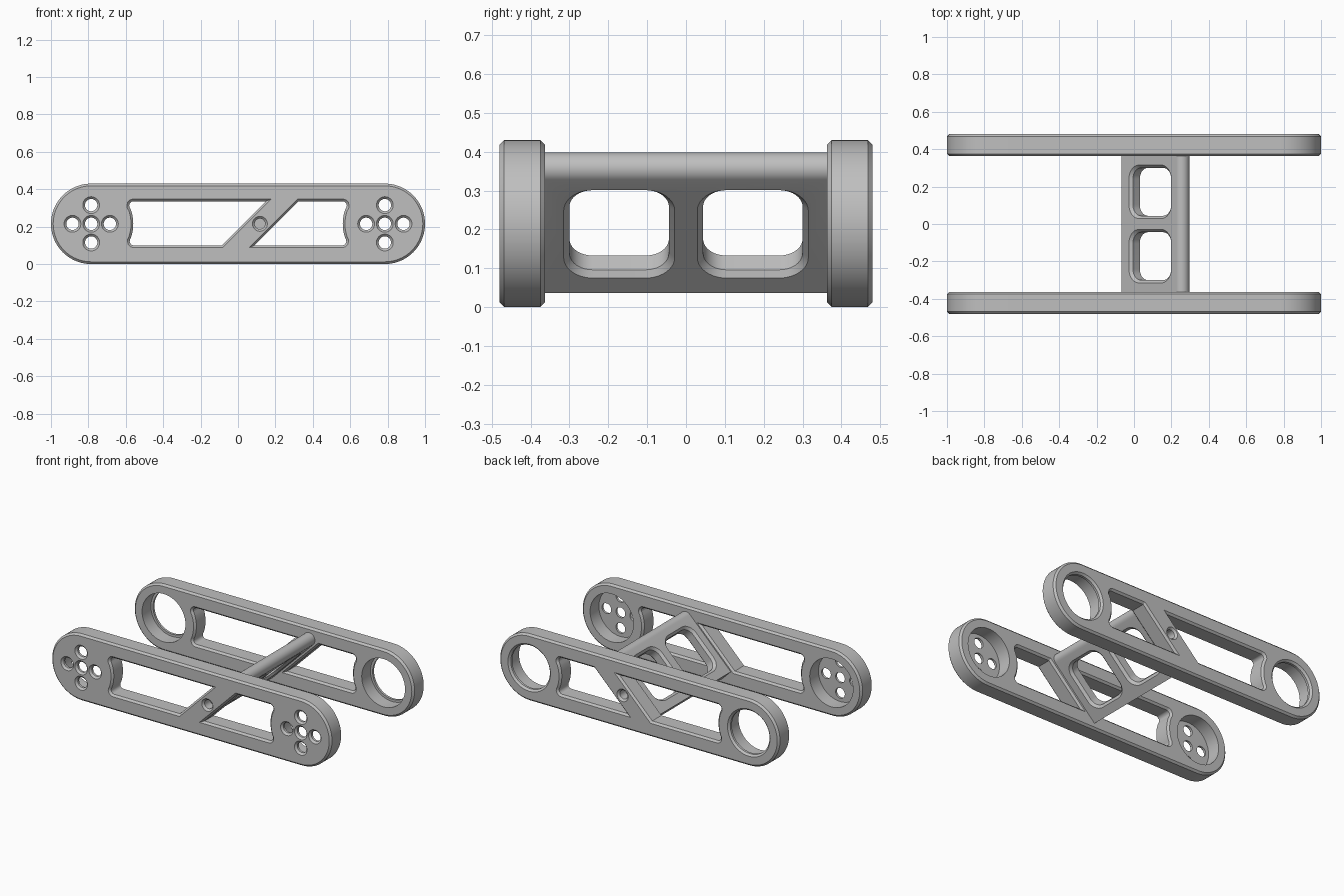
import bpy, bmesh
from math import sin, cos, tan, pi, radians, sqrt
from mathutils import Matrix, Vector

if "Cube" in bpy.data.objects:
    bpy.data.objects.remove(bpy.data.objects["Cube"])

MID, END, R = 0.215, 0.785, 0.215       # plate axis height, end centres, end radius
Y_IN, Y_OUT = 0.363, 0.48               # inner and outer plate faces
H = (Y_OUT - Y_IN) / 2                  # half plate thickness
CH = 0.012                              # chamfer
UPRIGHT = Matrix.Rotation(pi / 2, 4, 'X')
BAR = Matrix.Translation((0.115, 0, 0.217)) @ Matrix.Rotation(-pi / 4, 4, 'Y')

grey = bpy.data.materials.new("light_grey")
grey.use_nodes = True
COLOUR = (0.52, 0.52, 0.52, 1)
grey.diffuse_color = COLOUR
grey.node_tree.nodes["Principled BSDF"].inputs["Base Color"].default_value = COLOUR


def arc(cx, cy, r, a0, a1, n):
    return [(cx + r * cos(radians(a0 + (a1 - a0) * i / n)),
             cy + r * sin(radians(a0 + (a1 - a0) * i / n))) for i in range(n + 1)]


def circle(cx, cy, r):
    return arc(cx, cy, r, 0, 360, 48)[:-1]


def fillet(before, corner, after, r, n=6):
    """Points rounding one corner of an outline."""
    c = Vector(corner)
    a, b = (Vector(before) - c).normalized(), (Vector(after) - c).normalized()
    half = a.angle(b) / 2
    centre = c + (a + b).normalized() * (r / sin(half))
    start = c + a * (r / tan(half)) - centre
    end = c + b * (r / tan(half)) - centre
    return [tuple(centre + start.lerp(end, i / n).normalized() * r) for i in range(n + 1)]


def loft(name, rings, matrix):
    """Closed solid through matching outlines, each given as (points, height)."""
    bm = bmesh.new()
    loops = [[bm.verts.new((x, y, z)) for x, y in pts] for pts, z in rings]
    n = len(loops[0])
    for lo, hi in zip(loops, loops[1:]):
        for i in range(n):
            j = (i + 1) % n
            bm.faces.new((lo[i], lo[j], hi[j], hi[i]))
    bm.faces.new(loops[0])
    bm.faces.new(loops[-1])
    bmesh.ops.recalc_face_normals(bm, faces=bm.faces)
    me = bpy.data.meshes.new(name)
    bm.to_mesh(me)
    bm.free()
    me.materials.append(grey)
    ob = bpy.data.objects.new(name, me)
    bpy.context.collection.objects.link(ob)
    ob.matrix_world = matrix
    return ob


def flared(outline, half, chamfer, matrix):
    """Through cutter whose rims open out at both faces."""
    over = 0.005
    steps = [(chamfer + over, -half - over), (0, chamfer - half),
             (0, half - chamfer), (chamfer + over, half + over)]
    return loft("cutter", [(outline(grow), z) for grow, z in steps], matrix)


def activate(ob):
    bpy.context.view_layer.update()
    bpy.ops.object.select_all(action='DESELECT')
    ob.select_set(True)
    bpy.context.view_layer.objects.active = ob


def cut_and_smooth(ob, cutters):
    activate(ob)
    for c in cutters:
        mod = ob.modifiers.new("cut", 'BOOLEAN')
        mod.object, mod.operation, mod.solver = c, 'DIFFERENCE', 'EXACT'
        bpy.ops.object.modifier_apply(modifier=mod.name)
        bpy.data.objects.remove(c)
    bpy.ops.object.shade_smooth_by_angle(angle=radians(30))


def stadium(r):
    return arc(END, MID, r, -90, 90, 40) + arc(-END, MID, r, 90, 270, 40)


def window(side, grow):
    """Opening beside the slanted strut, with an end bowed around the bore."""
    low, high, r = 0.10 - grow, 0.335 + grow, 0.225 - grow
    slant = 0.099 - side * (0.088 - grow * sqrt(2))
    flip = lambda x, z: (-side * x, z)
    corner = lambda z: flip(sqrt(r * r - (z - MID) ** 2) - END, z)
    bow = [flip(*p) for p in arc(-END, MID, r, -19, 19, 12)]
    top, bottom = (high - slant, high), (low - slant, low)
    return (fillet(bow[-1], corner(high), top, 0.022 + grow) + [top, bottom]
            + fillet(bottom, corner(low), bow[0], 0.022 + grow) + bow)


# Side plates: screw pattern in the front one, open bores in the back one
pattern = ((0, 0), (0.1, 0), (-0.1, 0), (0, 0.1), (0, -0.1))
for name, side, holes, radius in (("front_plate", -1, pattern, 0.033),
                                  ("back_plate", 1, pattern[:1], 0.14)):
    place = Matrix.Translation((0, side * (Y_IN + Y_OUT) / 2, 0)) @ UPRIGHT
    plate = loft(name, [(stadium(R - CH), -H), (stadium(R), CH - H),
                        (stadium(R), H - CH), (stadium(R - CH), H)], place)
    cutters = [flared(lambda g, s=s: window(s, g), H, CH, place) for s in (-1, 1)]
    out = -side
    for s in (-1, 1):
        for dx, dz in holes:
            cutters.append(flared(
                lambda g: circle(s * END + dx, MID + dz, radius + g), H, CH, place))
        # Inner pocket leaving a thin outer wall
        bore = circle(s * END, MID, 0.155)
        cutters.append(loft("cutter", [(bore, -out * (H + 0.02)), (bore, out * (H - 0.027))],
                            place))
    # Blind screw seat in the strut
    cutters.append(loft("cutter", [(circle(0.117, MID, r), out * (H + z)) for r, z in
                                   ((0.045, 0.005), (0.028, -CH), (0.028, -0.07))], place))
    cut_and_smooth(plate, cutters)

# Slanted crossbar: flat lower end, round upper end
T = 0.041
profile = [(-0.215, T), (-0.215, -T)] + arc(0.198, 0, T, -90, 90, 20)
reach = Y_IN + 0.006
bar = loft("crossbar", [(profile, -reach), (profile, reach)], BAR @ UPRIGHT)


def slot(grow):
    hu, hy, r = 0.145 + grow, 0.128 + grow, 0.06 + grow
    pts = []
    for sx, sy, a in ((1, 1, 0), (-1, 1, 90), (-1, -1, 180), (1, -1, 270)):
        pts += arc(sx * (hu - r), sy * (hy - r), r, a, a + 90, 10)
    return pts


# Two rounded openings with chamfered rims
cut_and_smooth(bar, [flared(slot, T, 0.015, BAR @ Matrix.Translation((0, s * 0.172, 0)))
                     for s in (-1, 1)])
